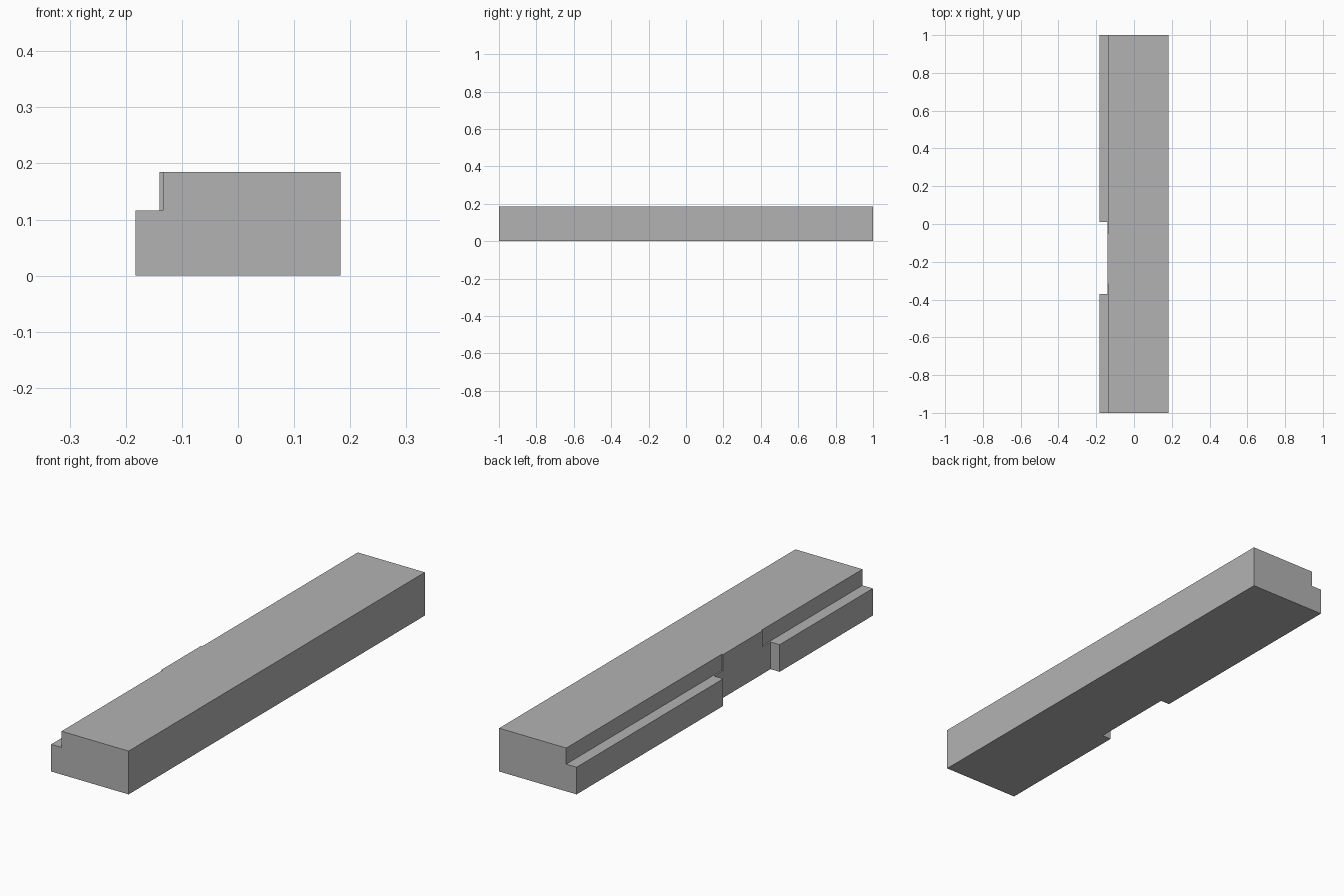
import bpy
import bmesh
from mathutils import Vector

default = bpy.data.objects.get("Cube")
if default:
    bpy.data.objects.remove(default, do_unlink=True)

HALF_W, HALF_L, HEIGHT = 0.183, 1.0, 0.185
LEDGE_Z = 0.116                    # top of the side ledge
WALL_X, PANEL_X = -0.134, -0.14    # rebate wall and raised panel
GAP = (-0.371, 0.01)               # break in the ledge
PANEL = (-0.318, -0.05)            # extent of the raised panel
OUT = 0.1                          # cutter overshoot

grey = bpy.data.materials.new("mid grey")
grey.use_nodes = True
colour = (0.45, 0.45, 0.45, 1)
grey.diffuse_color = colour
grey.node_tree.nodes["Principled BSDF"].inputs["Base Color"].default_value = colour


def box(name, low, high):
    low, high = Vector(low), Vector(high)
    bm = bmesh.new()
    bmesh.ops.create_cube(bm, size=1)
    bmesh.ops.scale(bm, vec=high - low, verts=bm.verts)
    bmesh.ops.translate(bm, vec=(low + high) / 2, verts=bm.verts)
    mesh = bpy.data.meshes.new(name)
    bm.to_mesh(mesh)
    bm.free()
    mesh.materials.append(grey)
    obj = bpy.data.objects.new(name, mesh)
    bpy.context.collection.objects.link(obj)
    return obj


# Solid beam
beam = box("beam", (-HALF_W, -HALF_L, 0), (HALF_W, HALF_L, HEIGHT))

# Rebates above the ledge, either side of the panel, and the gap through the ledge
far_x, far_y, top = -HALF_W - OUT, HALF_L + OUT, HEIGHT + OUT
cutters = [
    box("front_rebate_cutter", (far_x, -far_y, LEDGE_Z), (WALL_X, PANEL[0], top)),
    box("back_rebate_cutter", (far_x, PANEL[1], LEDGE_Z), (WALL_X, far_y, top)),
    box("ledge_gap_cutter", (far_x, GAP[0], -OUT), (PANEL_X, GAP[1], top)),
]
for cutter in cutters:
    cutter.hide_render = True
    cut = beam.modifiers.new(cutter.name, "BOOLEAN")
    cut.operation = "DIFFERENCE"
    cut.solver = "EXACT"
    cut.object = cutter

# Bake the cuts and drop the cutters
bpy.context.view_layer.update()
evaluated = beam.evaluated_get(bpy.context.evaluated_depsgraph_get())
carved = bpy.data.meshes.new_from_object(evaluated)
beam.modifiers.clear()
beam.data = carved
for cutter in cutters:
    bpy.data.objects.remove(cutter, do_unlink=True)
